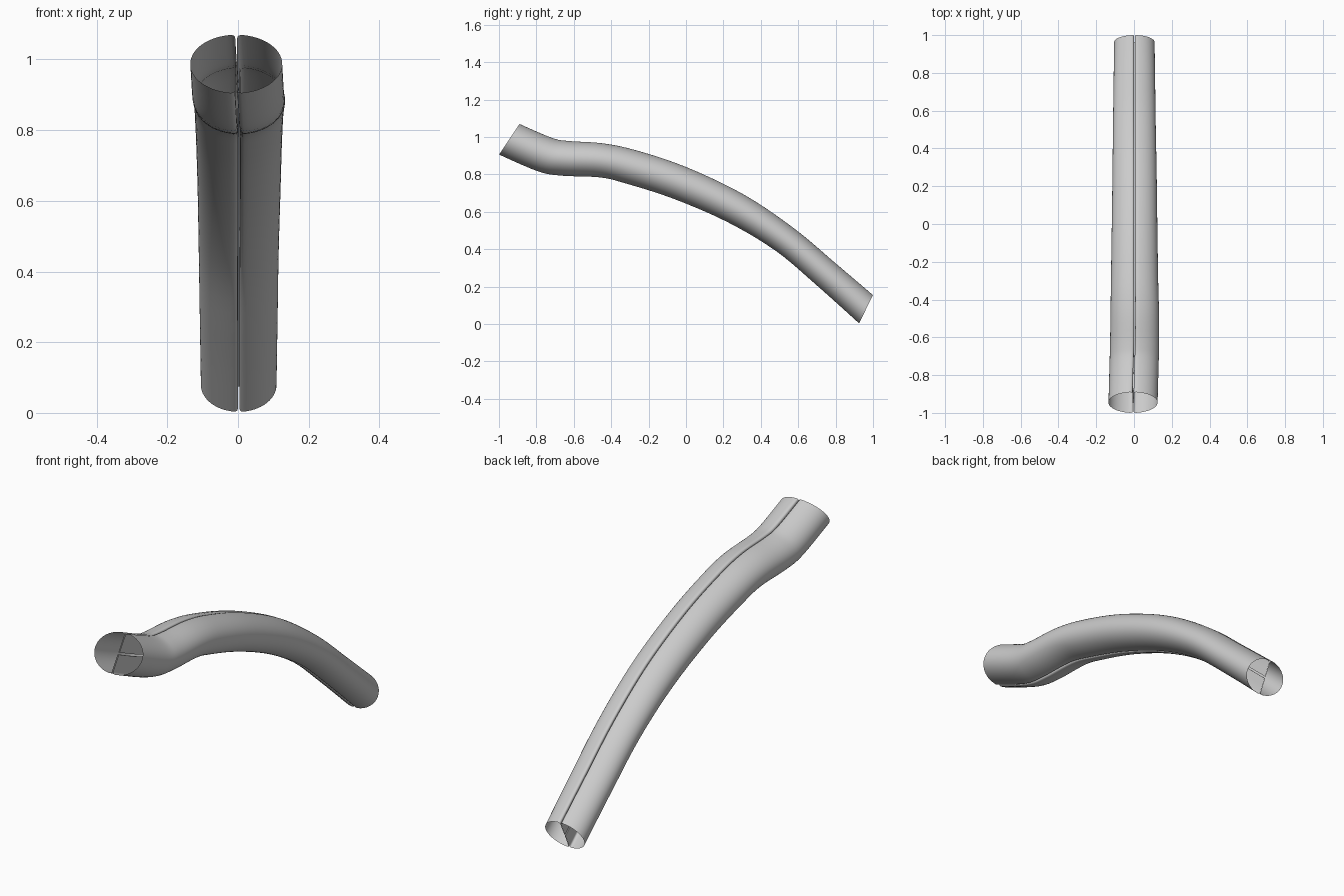
import bpy, bmesh, math
from mathutils import Vector

if "Cube" in bpy.data.objects:
    bpy.data.objects.remove(bpy.data.objects["Cube"])

# Stations: top y, z / bottom y, z / half width / sideways drift
stations = [
    (-0.89, 1.07, -1.00, 0.905, 0.130, -0.005),
    (-0.72, 0.997, -0.79, 0.815, 0.130, 0.000),
    (-0.63, 0.979, -0.66, 0.792, 0.130, 0.003),
    (-0.45, 0.967, -0.46, 0.783, 0.128, 0.004),
    (-0.27, 0.930, -0.32, 0.750, 0.125, 0.003),
    (0.00, 0.840, -0.07, 0.670, 0.121, 0.003),
    (0.31, 0.692, 0.22, 0.545, 0.117, 0.003),
    (0.58, 0.510, 0.48, 0.390, 0.113, 0.002),
    (0.80, 0.325, 0.70, 0.205, 0.110, 0.002),
    (1.00, 0.155, 0.925, 0.003, 0.107, 0.002),
]


def spline(p, i, t):
    """Catmull-Rom between station i and i+1."""
    n = len(p) - 1
    a, b, c, d = (p[max(0, min(n, k))] for k in (i - 1, i, i + 1, i + 2))
    return [0.5 * (2 * q + (r - o) * t + (2 * o - 5 * q + 4 * r - s) * t * t
                   + (3 * q - o - 3 * r + s) * t ** 3)
            for o, q, r, s in zip(a, b, c, d)]


# Unit cross-section: ellipse folded inward at top and bottom
quarter = [(0.022, 0.05), (0.022, 0.45), (0.022, 0.88), (0.032, 0.94), (0.06, 0.977)]
for k in range(15):
    a = math.radians(83 * (1 - k / 14))
    quarter.append((math.cos(a), math.sin(a)))
right = quarter + [(x, -z) for x, z in reversed(quarter[:-1])]
half = len(right) // 2
left = [(-x, z) for x, z in right]
# closed loop: down the right side, then up the left side
loop = right + left[::-1]
# split the loop so each fold tip joins its own two walls
n = len(loop)
tip_gaps = set()
STEPS = 5

rings = []
for i in range(len(stations) - 1):
    for s in range(STEPS):
        rings.append(spline(stations, i, s / STEPS))
rings.append(list(stations[-1]))

# Grooved tube, open at both ends
bm = bmesh.new()
grid = []
for ty, tz, by, bz, w, dx in rings:
    top, bot = Vector((dx, ty, tz)), Vector((dx, by, bz))
    c, v = (top + bot) / 2, (top - bot) / 2
    grid.append([bm.verts.new(c + Vector((w * x, 0, 0)) + v * z) for x, z in loop])
for r0, r1 in zip(grid, grid[1:]):
    for j in range(n):
        k = (j + 1) % n
        bm.faces.new((r0[j], r0[k], r1[k], r1[j]))
bmesh.ops.recalc_face_normals(bm, faces=bm.faces)

mesh = bpy.data.meshes.new("grooved_tube")
bm.to_mesh(mesh)
bm.free()
tube = bpy.data.objects.new("grooved_tube", mesh)
bpy.context.collection.objects.link(tube)
bpy.context.view_layer.objects.active = tube
tube.select_set(True)
bpy.ops.object.shade_smooth_by_angle(angle=math.radians(50))
